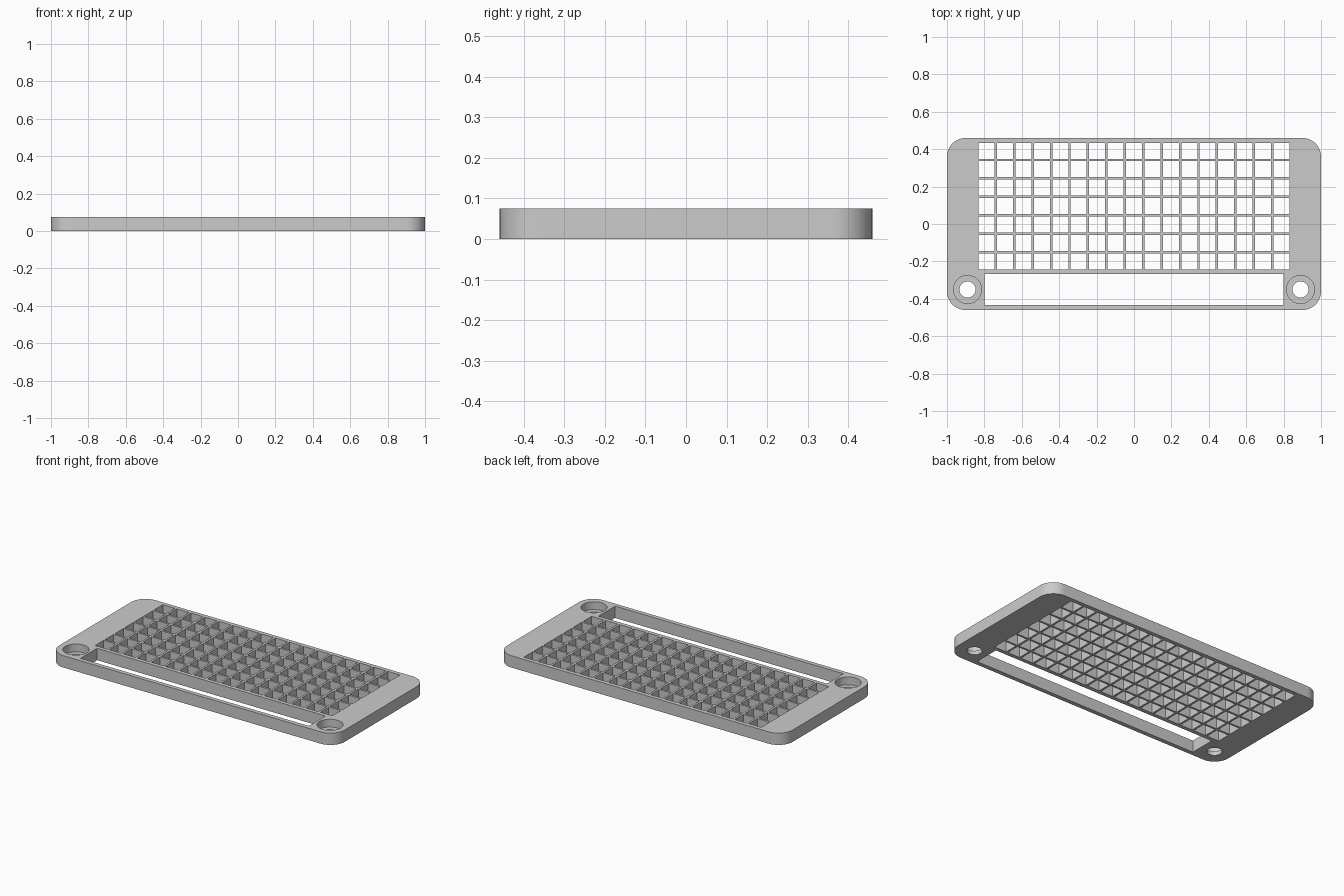
import bpy
import bmesh
from math import cos, sin, pi, radians
from mathutils import Matrix, Vector

if "Cube" in bpy.data.objects:
    bpy.data.objects.remove(bpy.data.objects["Cube"], do_unlink=True)

HALF_X, HALF_Y, THICK, CORNER = 1.0, 0.46, 0.075, 0.1
PITCH, BAR, COLS, ROWS, GRID_Y = 0.0985, 0.013, 17, 7, 0.096
HOLE_X, HOLE_Y = 0.89, -0.35

grey = bpy.data.materials.new("light grey")
grey.use_nodes = True
colour = (0.6, 0.6, 0.6, 1)
grey.diffuse_color = colour
grey.node_tree.nodes["Principled BSDF"].inputs["Base Color"].default_value = colour


def finish(name, bm):
    bmesh.ops.recalc_face_normals(bm, faces=bm.faces)
    mesh = bpy.data.meshes.new(name)
    bm.to_mesh(mesh)
    bm.free()
    mesh.materials.append(grey)
    obj = bpy.data.objects.new(name, mesh)
    bpy.context.collection.objects.link(obj)
    return obj


def add_box(bm, x, y, width, depth):
    place = Matrix.Translation((x, y, THICK / 2))
    size = Matrix.Diagonal((width, depth, THICK * 3, 1))
    bmesh.ops.create_cube(bm, size=1, matrix=place @ size)


def add_cylinder(bm, x, y, radius, bottom, top):
    bmesh.ops.create_cone(bm, cap_ends=True, segments=48, radius1=radius,
                          radius2=radius, depth=top - bottom,
                          matrix=Matrix.Translation((x, y, (top + bottom) / 2)))


# Rounded plate
bm = bmesh.new()
outline = []
steps = 12
for quarter, (sx, sy) in enumerate(((1, 1), (-1, 1), (-1, -1), (1, -1))):
    for i in range(steps + 1):
        a = (quarter + i / steps) * pi / 2
        outline.append(bm.verts.new((sx * (HALF_X - CORNER) + CORNER * cos(a),
                                     sy * (HALF_Y - CORNER) + CORNER * sin(a), 0)))
base = bm.faces.new(outline)
raised = bmesh.ops.extrude_face_region(bm, geom=[base])["geom"]
bmesh.ops.translate(bm, vec=Vector((0, 0, THICK)),
                    verts=[v for v in raised if isinstance(v, bmesh.types.BMVert)])
plate = finish("grid_plate", bm)

# Through openings: square grid, long front slot, screw holes
bm = bmesh.new()
for col in range(COLS):
    for row in range(ROWS):
        add_box(bm, (col - (COLS - 1) / 2) * PITCH,
                GRID_Y + (row - (ROWS - 1) / 2) * PITCH, PITCH - BAR, PITCH - BAR)
add_box(bm, 0, -0.35, 1.6, 0.166)
for side in (-1, 1):
    add_cylinder(bm, side * HOLE_X, HOLE_Y, 0.043, -THICK, THICK * 2)
openings = finish("opening_cutter", bm)

# Wide recesses around the screw holes
bm = bmesh.new()
for side in (-1, 1):
    add_cylinder(bm, side * HOLE_X, HOLE_Y, 0.075, 0.025, THICK * 2)
recesses = finish("recess_cutter", bm)

bpy.ops.object.select_all(action="DESELECT")
bpy.context.view_layer.objects.active = plate
plate.select_set(True)
for cutter in (openings, recesses):
    cutter.hide_render = True
    cut = plate.modifiers.new("cut", "BOOLEAN")
    cut.operation = "DIFFERENCE"
    cut.solver = "EXACT"
    cut.object = cutter
    bpy.ops.object.modifier_apply(modifier=cut.name)
    bpy.data.objects.remove(cutter, do_unlink=True)

bpy.ops.object.shade_smooth_by_angle(angle=radians(30))
